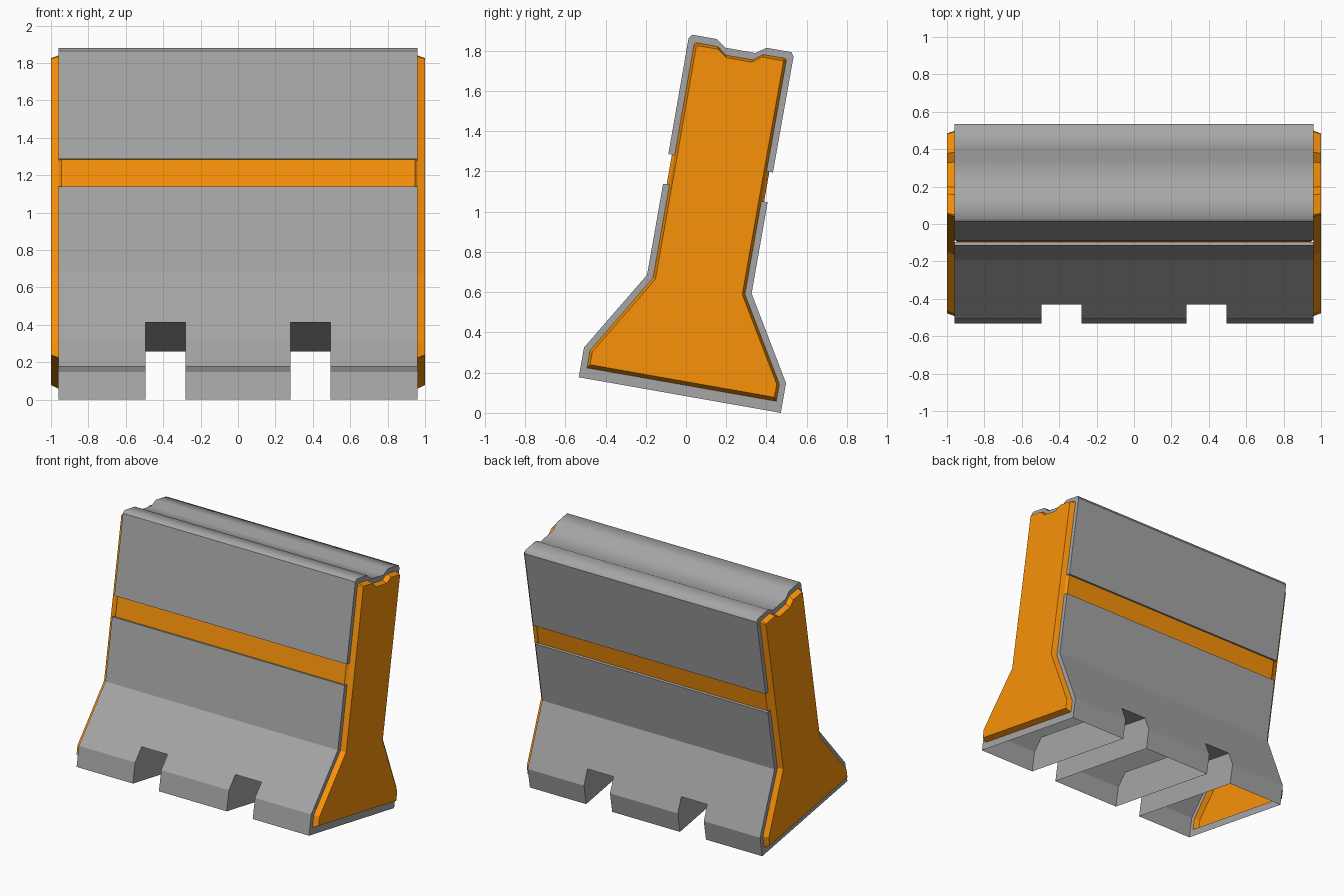
import bpy, bmesh, math

if "Cube" in bpy.data.objects:
    bpy.data.objects.remove(bpy.data.objects["Cube"])

TILT = math.radians(-10)          # whole barrier leans back
ORIGIN = (0, -0.031, 0.0886)
END = 0.96                        # end of the grey shell; panels reach 1.0
NOTCHES = [(-0.495, -0.28), (0.28, 0.495)]

# half profiles (y, z), bottom to top: outer shell, panel rim, raised panel face
OUTER = [(.51, 0), (.51, .15), (.45, .25), (.264, .56), (.264, 1.02), (.246, 1.02),
         (.246, 1.17), (.264, 1.17), (.265, 1.755), (.25, 1.775), (.125, 1.775), (.075, 1.74)]
RIM = [(.478, .053), (.478, .14), (.418, .24), (.232, .55), (.232, 1.02), (.232, 1.02),
       (.232, 1.17), (.232, 1.17), (.233, 1.731), (.225, 1.739), (.115, 1.739), (.068, 1.704)]
FACE = [(.465, .071), (.465, .137), (.405, .237), (.219, .547), (.219, 1.02), (.219, 1.02),
        (.219, 1.17), (.219, 1.17), (.22, 1.72), (.214, 1.726), (.11, 1.726), (.064, 1.692)]


def full(half):
    """Mirror a half profile into a loop, counter-clockwise seen from +x."""
    return half + [(-y, z) for y, z in reversed(half)]


outer, rim, face = full(OUTER), full(RIM), full(FACE)
N = len(outer)
STRIPES = (5, N - 7)              # profile segments of the recessed bands
LOW = (0, 1, N - 3, N - 2)        # segments cut away by the notches


def material(name, color):
    m = bpy.data.materials.new(name)
    m.diffuse_color = color
    m.use_nodes = True
    m.node_tree.nodes["Principled BSDF"].inputs["Base Color"].default_value = m.diffuse_color
    return m


orange = material("orange", (0.95, 0.29, 0.003, 1))
grey = material("dark_grey", (0.38, 0.38, 0.38, 1))


def make(name, polys, mat):
    bm = bmesh.new()
    for p in polys:
        bm.faces.new([bm.verts.new(c) for c in p])
    bmesh.ops.remove_doubles(bm, verts=bm.verts, dist=1e-5)
    bm.normal_update()
    for f in bm.faces:            # only the rolled top is smooth
        f.smooth = f.calc_center_median().z > 1.73 and abs(f.normal.x) < .2
    me = bpy.data.meshes.new(name)
    bm.to_mesh(me)
    bm.free()
    me.materials.append(mat)
    ob = bpy.data.objects.new(name, me)
    bpy.context.collection.objects.link(ob)
    ob.location, ob.rotation_euler = ORIGIN, (TILT, 0, 0)


def strip(i, a, b):
    """Quad along x for profile segment i."""
    p, q = outer[i], outer[i + 1]
    return [(b, *p), (a, *p), (a, *q), (b, *q)]


def ring(la, xa, lb, xb, side, only=None, skip=()):
    """End-facing quads joining loop la to loop lb."""
    out = []
    for i in range(N):
        j = (i + 1) % N
        if lb[i] == lb[j] or i in skip or (only and i not in only):
            continue
        q = [(side * xa, *la[i]), (side * xa, *la[j]), (side * xb, *lb[j]), (side * xb, *lb[i])]
        out.append(q[::side])
    return out


# grey shell, open underneath
shell = []
stations = [-END] + [x for n in NOTCHES for x in n] + [END]
for a, b in zip(stations, stations[1:]):
    for i in range(N - 1):
        if i in STRIPES or ((a, b) in NOTCHES and i in LOW):
            continue
        shell.append(strip(i, a, b))
for s in (1, -1):
    shell += ring(outer, END, rim, END, s, skip=STRIPES)

# tunnel walls and ceilings of the lifting notches
section = full(OUTER[:3])
cy, cz = OUTER[2]
for a, b in NOTCHES:
    shell.append([(a, *p) for p in section])
    shell.append([(b, *p) for p in reversed(section)])
    shell.append([(b, cy, cz), (b, -cy, cz), (a, -cy, cz), (a, cy, cz)])
make("barrier_shell", shell, grey)

# recessed orange bands, front and back, with bevelled ends
for name, i in zip(("back_stripe", "front_stripe"), STRIPES):
    polys = [strip(i, -END + .015, END - .015)]
    for s in (1, -1):
        polys += ring(outer, END - .015, rim, END, s, only=(i,))
    make(name, polys, orange)

# raised orange end panels with tapered rims
for name, s in (("right_end_panel", 1), ("left_end_panel", -1)):
    cap = [(s, *p) for k, p in enumerate(face) if p != face[k - 1]]
    make(name, ring(rim, END, face, 1.0, s) + [cap[::s]], orange)
